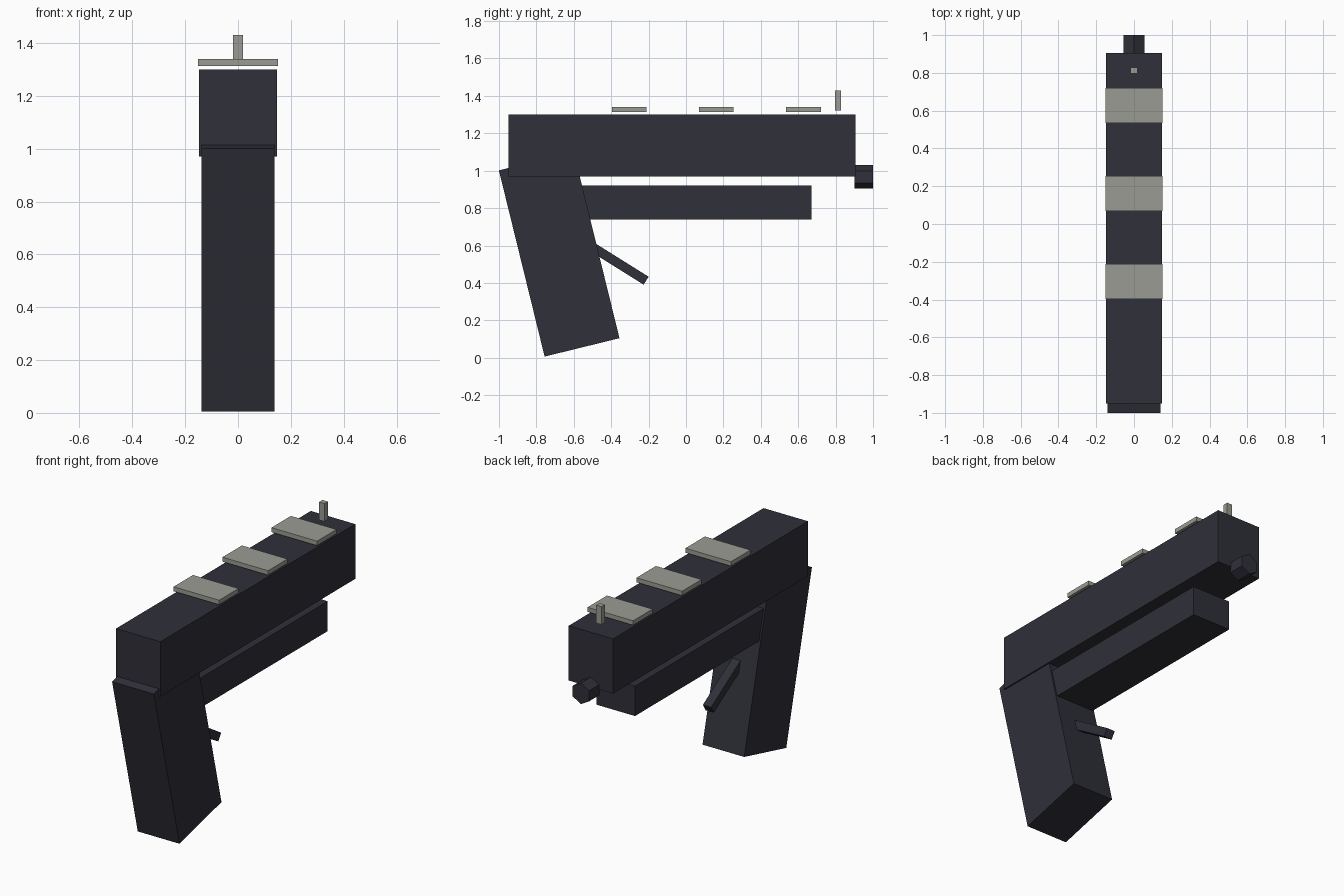
import bpy
import math
from mathutils import Matrix

cube = bpy.data.objects.get("Cube")
if cube:
    bpy.data.objects.remove(cube, do_unlink=True)


def material(name, colour):
    mat = bpy.data.materials.new(name)
    mat.use_nodes = True
    mat.diffuse_color = (*colour, 1)
    mat.node_tree.nodes["Principled BSDF"].inputs["Base Color"].default_value = (*colour, 1)
    return mat


gunmetal = material("dark_gunmetal", (0.029, 0.029, 0.041))
grey = material("warm_grey", (0.33, 0.33, 0.295))


def box(name, centre, size, mat, tilt=0):
    """Box with its size baked into the mesh, tilted about x in degrees."""
    bpy.ops.mesh.primitive_cube_add(size=1, location=centre)
    obj = bpy.context.object
    obj.name = name
    obj.data.transform(Matrix.Diagonal((*size, 1)))
    obj.rotation_euler.x = math.radians(tilt)
    obj.data.materials.append(mat)
    return obj


# Main body, raked grip and lower frame
box("slide", (0, -0.0225, 1.135), (0.296, 1.855, 0.33), gunmetal)
box("grip", (0, -0.678, 0.553), (0.278, 0.412, 1.025), gunmetal, 13.8)
box("lower_frame", (0, -0.015, 0.83), (0.258, 1.37, 0.18), gunmetal)

# Trigger bar, angled down and forward out of the grip
box("trigger", (0, -0.37, 0.51), (0.055, 0.37, 0.05), gunmetal, -32)

# Six-sided muzzle
bpy.ops.mesh.primitive_cylinder_add(vertices=6, radius=0.0635, depth=0.1,
                                    location=(0, 0.95, 0.967),
                                    rotation=(math.pi / 2, 0, 0))
muzzle = bpy.context.object
muzzle.name = "muzzle"
muzzle.data.materials.append(gunmetal)

# Evenly spaced plates floating just above the slide
for i in range(3):
    box(f"top_plate_{i + 1}", (0, -0.304 + i * 0.466, 1.326),
        (0.304, 0.185, 0.027), grey)

# Front sight post
box("sight_post", (0, 0.813, 1.376), (0.036, 0.032, 0.108), grey)
